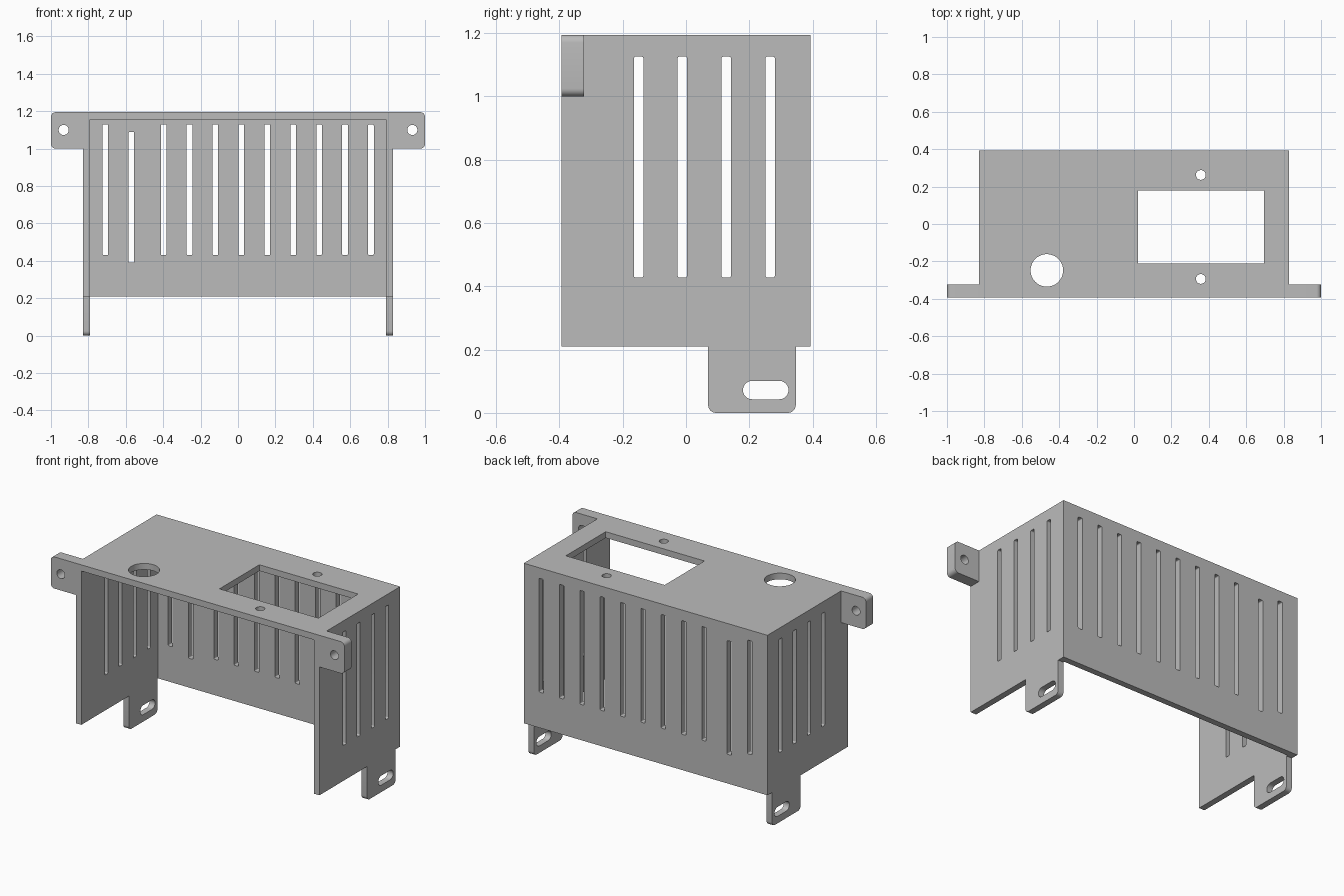
import bpy
import bmesh
from math import cos, sin, pi
from mathutils import Vector

cube = bpy.data.objects.get("Cube")
if cube:
    bpy.data.objects.remove(cube, do_unlink=True)

# Single grey material
grey = bpy.data.materials.new("plain_grey")
grey.use_nodes = True
colour = (0.5, 0.5, 0.5, 1)
grey.diffuse_color = colour
grey.node_tree.nodes["Principled BSDF"].inputs["Base Color"].default_value = colour

# Outer size and sheet thickness
HALF_W, HALF_D, TOP, SKIRT, WALL = 0.83, 0.393, 1.195, 0.21, 0.038


def fillet(points, radii, steps=6):
    """Round each corner of an outline by its own radius."""
    out = []
    for i, (p, r) in enumerate(zip(points, radii)):
        p = Vector(p)
        if r == 0:
            out.append(p)
            continue
        a = (Vector(points[i - 1]) - p).normalized()
        b = (Vector(points[(i + 1) % len(points)]) - p).normalized()
        centre = p + (a + b) * r
        for k in range(steps + 1):
            t = k / steps * pi / 2
            out.append(centre - b * r * cos(t) - a * r * sin(t))
    return out


def rect(u0, u1, v0, v1, r=0.0):
    return fillet([(u0, v0), (u1, v0), (u1, v1), (u0, v1)], [r] * 4)


def circle(u, v, r, n=40):
    return [Vector((u + r * cos(2 * pi * k / n), v + r * sin(2 * pi * k / n))) for k in range(n)]


def prism(bm, outline, axis, start, end, end_outline=None):
    """Extrude a closed outline along an axis, or loft it to a second outline."""
    def place(p, d):
        return {"x": (d, p[0], p[1]), "y": (p[0], d, p[1]), "z": (p[0], p[1], d)}[axis]
    low = [bm.verts.new(place(p, start)) for p in outline]
    high = [bm.verts.new(place(p, end)) for p in end_outline or outline]
    n = len(low)
    faces = [bm.faces.new(low), bm.faces.new(high)]
    faces += [bm.faces.new((low[i], low[(i + 1) % n], high[(i + 1) % n], high[i])) for i in range(n)]
    bmesh.ops.recalc_face_normals(bm, faces=faces)


def finish(bm, name):
    mesh = bpy.data.meshes.new(name)
    bm.to_mesh(mesh)
    bm.free()
    mesh.materials.append(grey)
    obj = bpy.data.objects.new(name, mesh)
    bpy.context.collection.objects.link(obj)
    return obj


def combine(target, tool, operation):
    tool.hide_render = True
    mod = target.modifiers.new(tool.name, "BOOLEAN")
    mod.operation, mod.solver, mod.object = operation, "EXACT", tool
    bpy.context.view_layer.objects.active = target
    bpy.ops.object.modifier_apply(modifier=mod.name)
    bpy.data.objects.remove(tool, do_unlink=True)


# Housing block, with the mounting tabs in its side outline
bm = bmesh.new()
side = fillet([(-HALF_D, SKIRT), (0.07, SKIRT), (0.07, 0), (0.347, 0),
               (0.347, SKIRT), (HALF_D, SKIRT), (HALF_D, TOP), (-HALF_D, TOP)],
              [0, 0, 0.025, 0.025, 0, 0, 0, 0])
prism(bm, side, "x", -HALF_W, HALF_W)
housing = finish(bm, "vented_housing")

# Mounting ears at the front corners
bm = bmesh.new()
for s in (-1, 1):
    ear = fillet([(s * 0.81, 1), (s, 1), (s, TOP), (s * 0.81, TOP)], [0, 0.025, 0.025, 0])
    prism(bm, ear, "y", -HALF_D, -0.323)
combine(housing, finish(bm, "ears"), "UNION")

# Cavity, open at the front and bottom
bm = bmesh.new()
inside_back, inside_top = HALF_D - WALL, TOP - WALL
prism(bm, [(-1, -1), (1, -1), (1, SKIRT), (inside_back, SKIRT),
           (inside_back, inside_top), (-1, inside_top)], "x", WALL - HALF_W, HALF_W - WALL)
combine(housing, finish(bm, "cavity"), "DIFFERENCE")

bm = bmesh.new()
# Back vents: one is set lower than the rest
vents = [(-0.709, 0), (-0.57, -0.04)] + [(-0.398 + 0.1386 * i, 0) for i in range(9)]
for x, dz in vents:
    prism(bm, rect(x - 0.015, x + 0.015, 0.43 + dz, 1.13 + dz, 0.006), "y", 0.3, 0.5)
# Side vents and tab slots, through both sides
for i in range(4):
    y = -0.15 + 0.1386 * i
    prism(bm, rect(y - 0.015, y + 0.015, 0.428, 1.126, 0.006), "x", -0.88, 0.88)
prism(bm, rect(0.18, 0.324, 0.043, 0.101, 0.0288), "x", -0.88, 0.88)
# Top openings
prism(bm, rect(0.021, 0.694, -0.21, 0.178), "z", 1.14, 1.3)
for x, y, r in ((0.357, 0.262, 0.026), (0.357, -0.294, 0.026), (-0.466, -0.248, 0.087)):
    prism(bm, circle(x, y, r), "z", 1.14, 1.3)
# Ear screw holes
for s in (-1, 1):
    prism(bm, circle(s * 0.932, 1.1, 0.027), "y", -0.45, -0.25)
combine(housing, finish(bm, "openings"), "DIFFERENCE")

# Smooth round walls, keep sheet edges sharp
bpy.ops.object.select_all(action="DESELECT")
housing.select_set(True)
bpy.context.view_layer.objects.active = housing
bpy.ops.object.shade_smooth_by_angle(angle=pi / 6)
